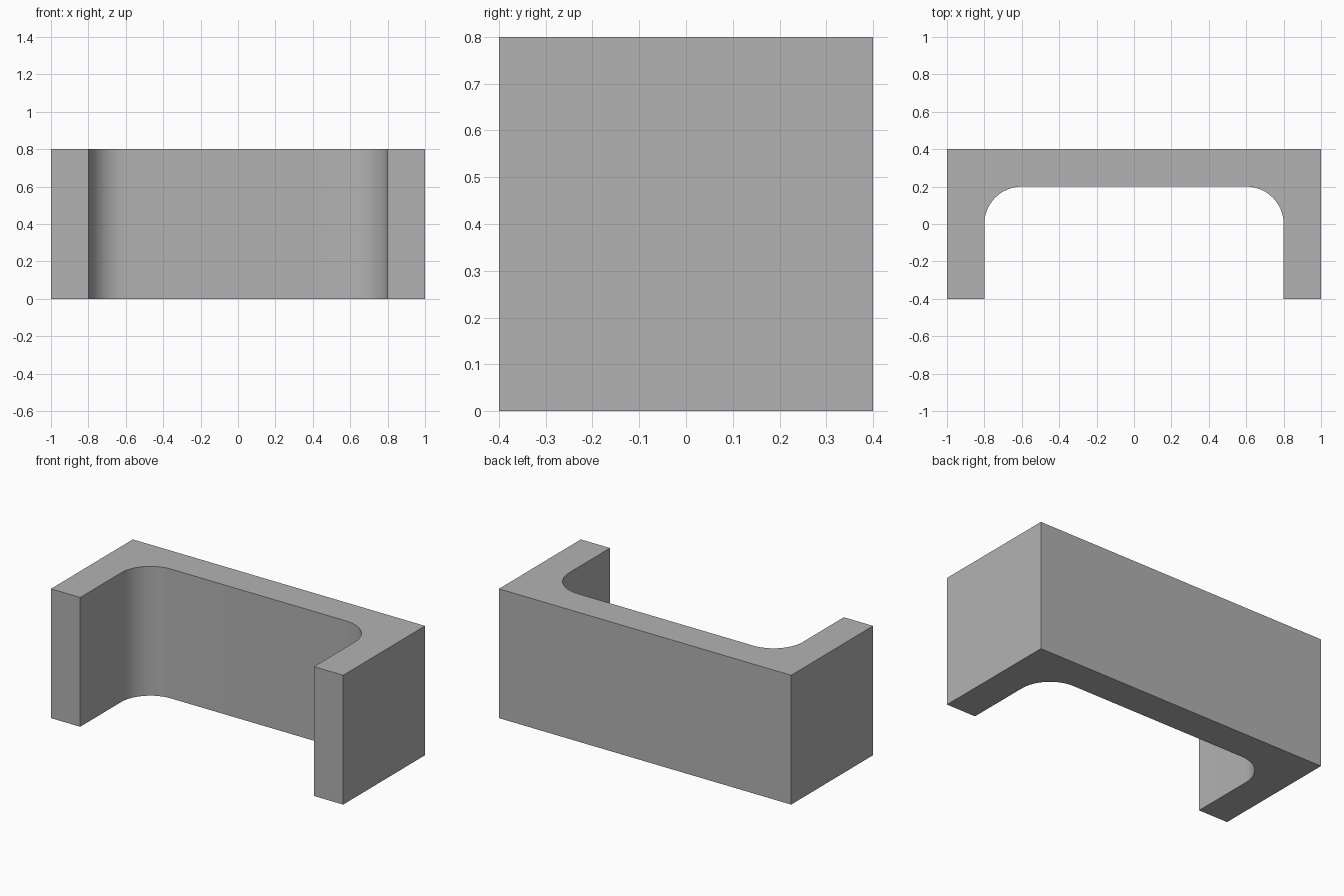
import bpy, bmesh, math

cube = bpy.data.objects.get("Cube")
if cube:
    bpy.data.objects.remove(cube, do_unlink=True)

HALF_WIDTH, HALF_DEPTH, HEIGHT, WALL = 1.0, 0.4, 0.8, 0.2
RADIUS, STEPS = 0.2, 16

# Plain grey material
grey = bpy.data.materials.new("plain grey")
grey.use_nodes = True
colour = (0.448, 0.448, 0.448, 1)
grey.diffuse_color = colour
grey.node_tree.nodes["Principled BSDF"].inputs["Base Color"].default_value = colour

# Right half of the U-shaped plan, ending with the rounded inner corner
inner_x, inner_y = HALF_WIDTH - WALL, HALF_DEPTH - WALL
half = [(HALF_WIDTH, HALF_DEPTH), (HALF_WIDTH, -HALF_DEPTH), (inner_x, -HALF_DEPTH)]
for i in range(STEPS + 1):
    a = math.pi / 2 * i / STEPS
    half.append((inner_x - RADIUS + RADIUS * math.cos(a),
                 inner_y - RADIUS + RADIUS * math.sin(a)))
plan = half + [(-x, y) for x, y in reversed(half)]

# Extrude the plan upwards
bm = bmesh.new()
base = bm.faces.new([bm.verts.new((x, y, 0)) for x, y in plan])
result = bmesh.ops.extrude_face_region(bm, geom=[base], use_keep_orig=True)
top = [v for v in result["geom"] if isinstance(v, bmesh.types.BMVert)]
bmesh.ops.translate(bm, verts=top, vec=(0, 0, HEIGHT))
bmesh.ops.recalc_face_normals(bm, faces=bm.faces)

mesh = bpy.data.meshes.new("u_bracket")
bm.to_mesh(mesh)
bm.free()
mesh.materials.append(grey)
bracket = bpy.data.objects.new("u_bracket", mesh)
bpy.context.collection.objects.link(bracket)

# Smooth the rounded corners and keep the other edges sharp
bpy.ops.object.select_all(action="DESELECT")
bracket.select_set(True)
bpy.context.view_layer.objects.active = bracket
bpy.ops.object.shade_smooth_by_angle(angle=math.radians(30))
